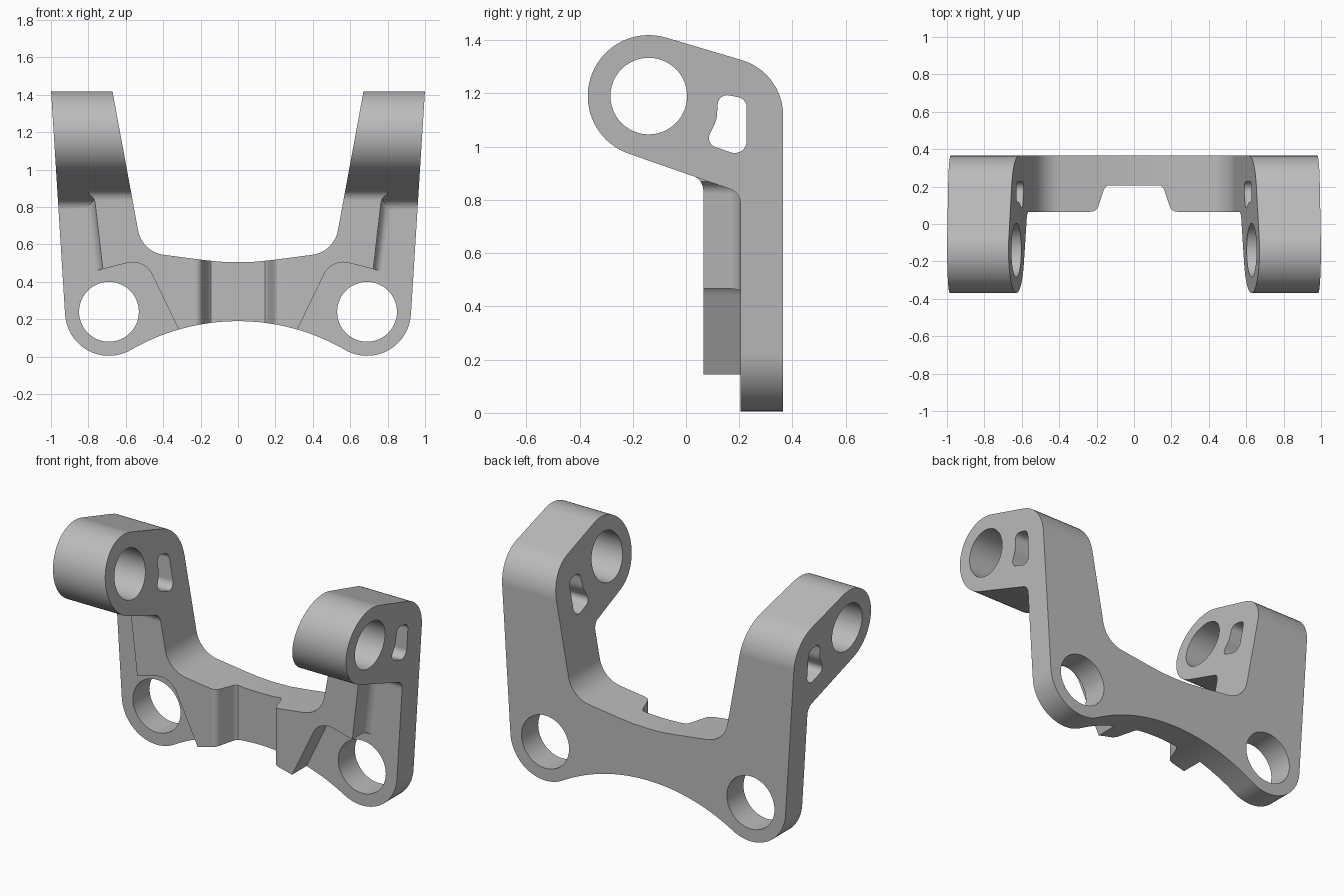
import bpy, bmesh, math
from mathutils import Vector

cube = bpy.data.objects.get("Cube")
if cube:
    bpy.data.objects.remove(cube, do_unlink=True)

metal = bpy.data.materials.new("grey metal")
metal.use_nodes = True
metal.diffuse_color = (0.5, 0.5, 0.5, 1)
metal.node_tree.nodes["Principled BSDF"].inputs["Base Color"].default_value = (0.5, 0.5, 0.5, 1)


def arc(cx, cy, r, start, end, steps=24):
    """Points along an arc, angles in degrees."""
    angles = [math.radians(start + (end - start) * i / steps) for i in range(steps + 1)]
    return [(cx + r * math.cos(a), cy + r * math.sin(a)) for a in angles]


def rounded(points, steps=10):
    """Closed outline; a third value on a point is its corner radius."""
    out = []
    for i, p in enumerate(points):
        c = Vector(p[:2])
        if len(p) < 3:
            out.append(tuple(c))
            continue
        u = (Vector(points[i - 1][:2]) - c).normalized()
        v = (Vector(points[(i + 1) % len(points)][:2]) - c).normalized()
        half = u.angle(v) / 2
        centre = c + (u + v).normalized() * p[2] / math.sin(half)
        a = c + u * p[2] / math.tan(half) - centre
        b = c + v * p[2] / math.tan(half) - centre
        sweep = a.angle(b)
        for k in range(steps + 1):
            t = k / steps
            q = (a * math.sin((1 - t) * sweep) + b * math.sin(t * sweep)) / math.sin(sweep)
            out.append(tuple(centre + q))
    return out


def mirrored(half):
    """Close a right half outline that starts and ends on the centre line."""
    return half + [(-x, z) for x, z in half[-2:0:-1]]


def loft(name, axis, layers):
    """Solid through equal outlines, each set at a depth along the axis."""
    place = {"x": lambda p, d: (d, p[0], p[1]),
             "y": lambda p, d: (p[0], d, p[1]),
             "z": lambda p, d: (p[0], p[1], d)}[axis]
    bm = bmesh.new()
    rings = [[bm.verts.new(place(p, d)) for p in pts] for d, pts in layers]
    bm.faces.new(rings[0])
    bm.faces.new(rings[-1])
    for a, b in zip(rings, rings[1:]):
        for i in range(len(a)):
            bm.faces.new((a[i - 1], a[i], b[i], b[i - 1]))
    bmesh.ops.recalc_face_normals(bm, faces=bm.faces)
    mesh = bpy.data.meshes.new(name)
    bm.to_mesh(mesh)
    bm.free()
    mesh.materials.append(metal)
    ob = bpy.data.objects.new(name, mesh)
    bpy.context.collection.objects.link(ob)
    return ob


def prism(name, axis, pts, start, end):
    return loft(name, axis, [(start, pts), (end, pts)])


def activate(ob):
    bpy.ops.object.select_all(action="DESELECT")
    ob.select_set(True)
    bpy.context.view_layer.objects.active = ob


def combine(target, tool, operation):
    activate(target)
    mod = target.modifiers.new("combine", "BOOLEAN")
    mod.operation, mod.object, mod.solver = operation, tool, "EXACT"
    bpy.ops.object.modifier_apply(modifier=mod.name)
    bpy.data.objects.remove(tool, do_unlink=True)


# Back plate and overhanging heads, from the side profile
side = rounded(arc(-0.14, 1.19, 0.229, 73.5, 250.6, 36)
               + [(0.205, 0.827, 0.06), (0.205, -0.1), (0.365, -0.1), (0.365, 1.279, 0.217)])
bracket = prism("bracket", "x", side, -1.1, 1.1)

# Raised front rib, its outer wall flaring into the plate
rib_half = rounded([(0, -0.05), (0.223, -0.05), (0.501, 0.525, 0.115), (0.723, 0.468),
                    (0.767, 0.845, 0.05), (0.8, 0.87), (0.8, 0.95), (0, 0.95)])
flare = [(-0.02, 0), (0.155, 0), (0.17, 0.004), (0.185, 0.012),
         (0.197, 0.026), (0.205, 0.045), (0.25, 0.045)]
layers = [(y, mirrored([(x + f, z - 0.26 * f) if x > 0.7 else (x, z) for x, z in rib_half]))
          for y, f in flare]
rib = loft("rib", "y", layers)
rib_side = rounded([(-0.015, 0.94), (-0.015, 0.906), (0.065, 0.877, 0.06),
                    (0.065, -0.1), (0.24, -0.1), (0.24, 0.94)])
combine(rib, prism("rib_limit", "x", rib_side, -1.1, 1.1), "INTERSECT")

# Recess in the middle of the rib
recess = rounded([(-0.3, -0.1), (-0.3, 0.0), (-0.245, 0.04), (-0.24, 0.065),
                  (-0.2, 0.068, 0.04), (-0.15, 0.215, 0.05),
                  (0.15, 0.215, 0.05), (0.2, 0.068, 0.04),
                  (0.24, 0.065), (0.245, 0.04), (0.3, 0.0), (0.3, -0.1)])
combine(rib, prism("rib_recess", "z", recess, -0.3, 1.2), "DIFFERENCE")
combine(bracket, rib, "UNION")

# Trim everything to the front outline
outline = (arc(0, -0.954, 1.144, 90, 60)
           + arc(0.69, 0.24, 0.235, -120, -3.6)[1:]
           + rounded([(1, 1.43), (0.673, 1.43), (0.513, 0.56, 0.16), (0.2, 0.519),
                      (0.1, 0.508), (0, 0.505)]))
combine(bracket, prism("front_outline", "y", mirrored(outline), -0.6, 0.6), "INTERSECT")

# Lower mounting holes
for s in (-1, 1):
    hole = arc(s * 0.69, 0.24, 0.16, 0, 352.5, 47)
    combine(bracket, prism("lower_hole", "y", hole, -0.6, 0.6), "DIFFERENCE")

# Round bore and lightening slot through both heads
bore = arc(-0.14, 1.19, 0.144, 0, 352.5, 47)
combine(bracket, prism("head_bore", "x", bore, -1.2, 1.2), "DIFFERENCE")
slot = rounded([(0.122, 1.2, 0.035), (0.228, 1.18, 0.04), (0.228, 0.958, 0.045),
                (0.072, 1.012, 0.035), (0.115, 1.1, 0.1)])
combine(bracket, prism("head_slot", "x", slot, -1.2, 1.2), "DIFFERENCE")

# Smooth the curved walls and keep the flat faces clean
activate(bracket)
bpy.ops.object.shade_smooth_by_angle(angle=math.radians(25))
weighted = bracket.modifiers.new("clean_normals", "WEIGHTED_NORMAL")
weighted.keep_sharp = True
